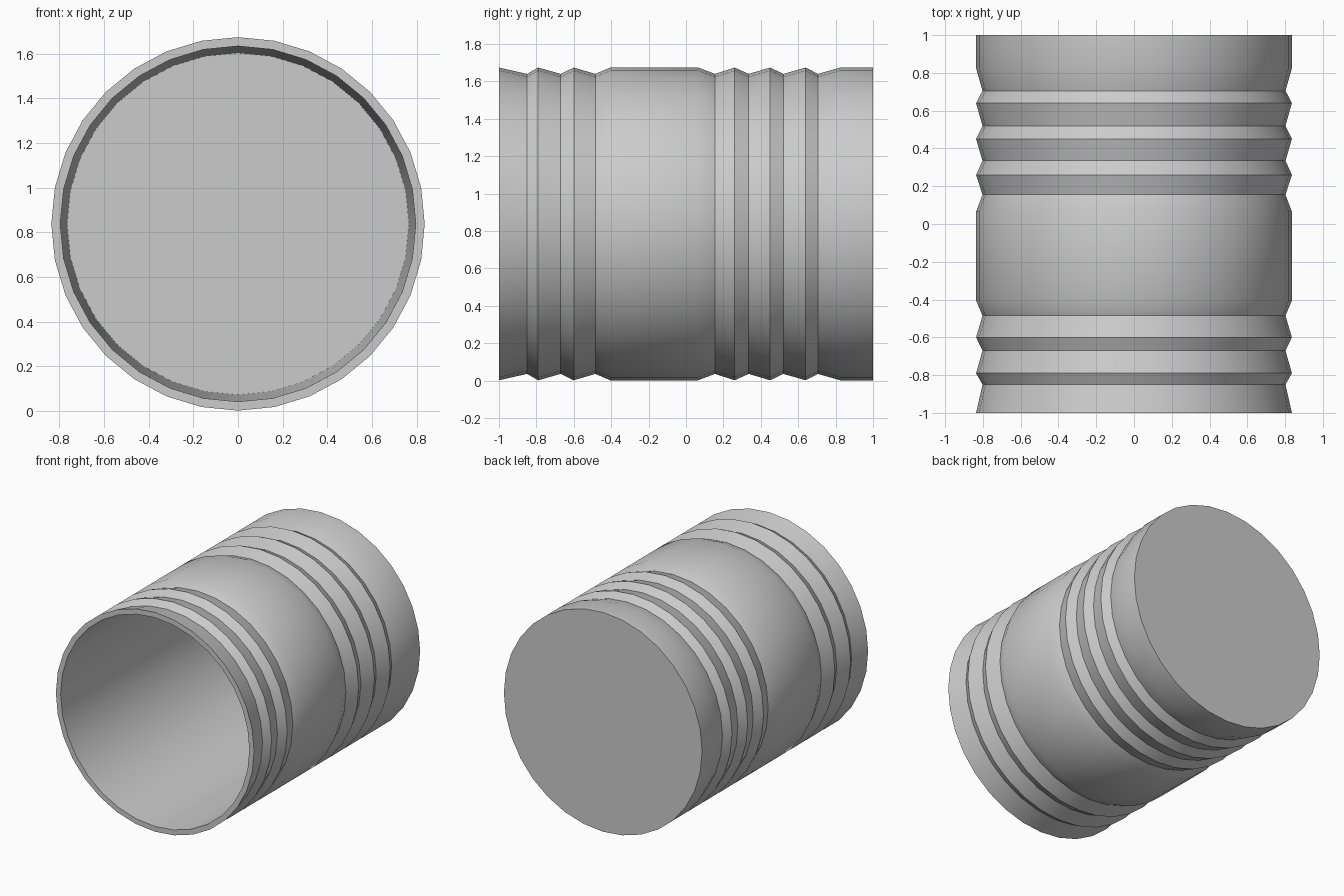
import bpy, bmesh, math

if "Cube" in bpy.data.objects:
    bpy.data.objects.remove(bpy.data.objects["Cube"])

SIDES = 32
R, G = 0.836, 0.802      # outer radius, groove radius
CZ = 0.838               # axis height

# (y, radius) from the inner floor, out over the rim, to the closed back
profile = [
    (0.95, 0.765), (-1.0, 0.796),
    (-1.0, R), (-0.85, G), (-0.79, R), (-0.67, G), (-0.60, R), (-0.485, G), (-0.405, R),
    (0.065, R), (0.155, G), (0.26, R), (0.335, G), (0.45, R), (0.52, G), (0.64, R),
    (0.705, G), (0.825, R), (1.0, R),
]

# ribbed cup body, revolved around the y axis
bm = bmesh.new()
rings = []
for y, r in profile:
    rings.append([bm.verts.new((r * math.sin(2 * math.pi * i / SIDES), y,
                                CZ + r * math.cos(2 * math.pi * i / SIDES)))
                  for i in range(SIDES)])
for a, b in zip(rings, rings[1:]):
    for i in range(SIDES):
        j = (i + 1) % SIDES
        bm.faces.new((a[i], a[j], b[j], b[i]))

# inner floor and back cap
bm.faces.new(rings[0])
bm.faces.new(rings[-1])
bmesh.ops.recalc_face_normals(bm, faces=bm.faces)

mesh = bpy.data.meshes.new("ribbed_can")
bm.to_mesh(mesh)
bm.free()
can = bpy.data.objects.new("ribbed_can", mesh)
bpy.context.collection.objects.link(can)

bpy.context.view_layer.objects.active = can
can.select_set(True)
bpy.ops.object.shade_smooth_by_angle(angle=math.radians(30))
